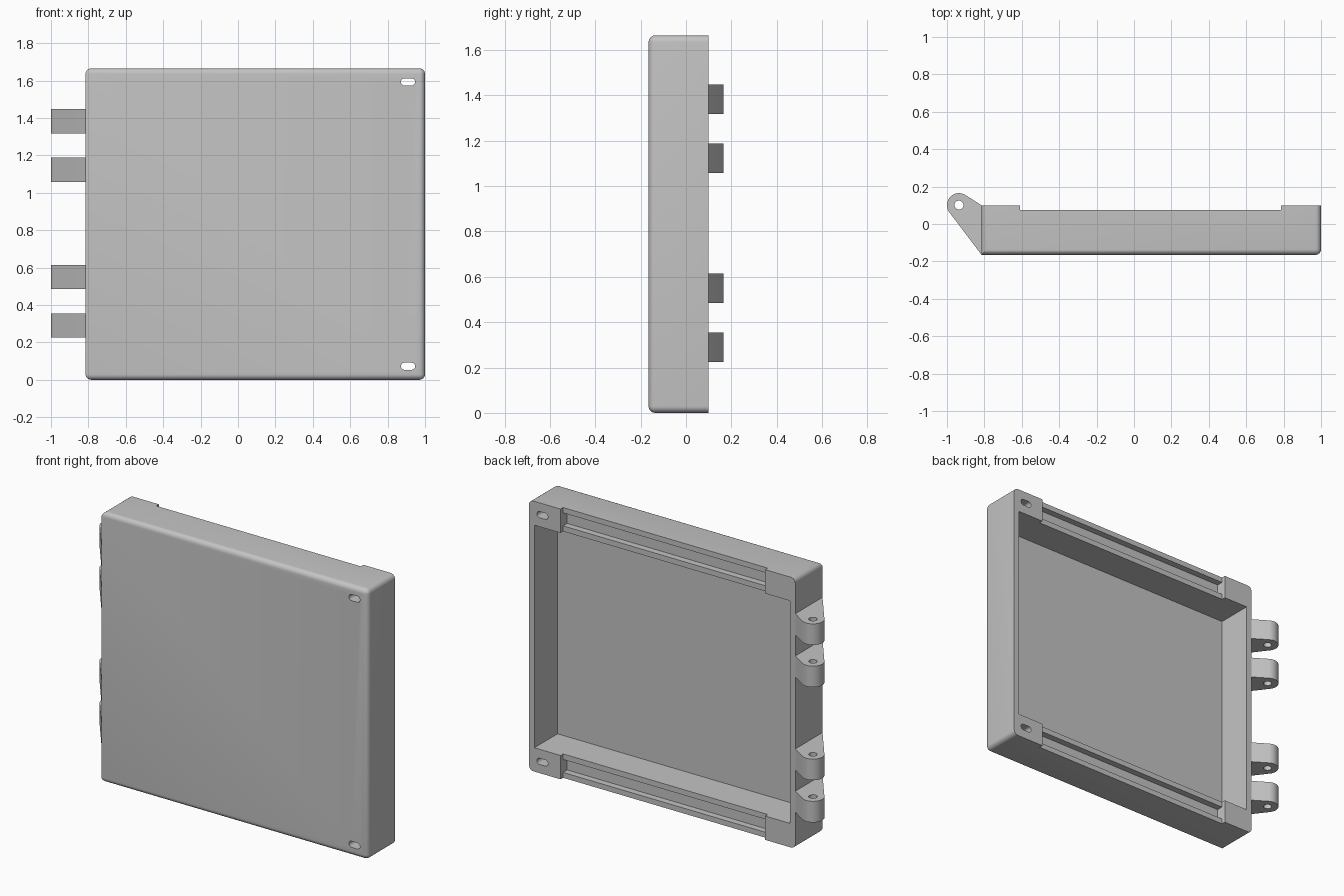
import bpy, bmesh, math
from mathutils import Matrix, Vector

if "Cube" in bpy.data.objects:
    bpy.data.objects.remove(bpy.data.objects["Cube"])

grey = bpy.data.materials.new("light grey")
grey.use_nodes = True
grey.diffuse_color = (0.55, 0.55, 0.55, 1)
grey.node_tree.nodes["Principled BSDF"].inputs["Base Color"].default_value = grey.diffuse_color

LEFT, RIGHT = -0.815, 1.0
FRONT, BACK, TOP = -0.165, 0.1, 1.665
MID = TOP / 2


def finish(name, bm):
    bmesh.ops.recalc_face_normals(bm, faces=bm.faces)
    mesh = bpy.data.meshes.new(name)
    bm.to_mesh(mesh)
    bm.free()
    mesh.materials.append(grey)
    obj = bpy.data.objects.new(name, mesh)
    bpy.context.collection.objects.link(obj)
    return obj


def box_mesh(x, y, z):
    bm = bmesh.new()
    size = [b - a for a, b in (x, y, z)]
    mid = [(a + b) / 2 for a, b in (x, y, z)]
    bmesh.ops.create_cube(bm, size=1, matrix=Matrix.Translation(mid) @ Matrix.Diagonal((*size, 1)))
    return bm


def prism(name, outline, direction):
    """Extrude a closed outline of 3D points along a direction."""
    bm = bmesh.new()
    face = bm.faces.new([bm.verts.new(p) for p in outline])
    new = bmesh.ops.extrude_face_region(bm, geom=[face])["geom"]
    bmesh.ops.translate(bm, vec=direction, verts=[g for g in new if isinstance(g, bmesh.types.BMVert)])
    return finish(name, bm)


def activate(obj):
    bpy.ops.object.select_all(action='DESELECT')
    obj.select_set(True)
    bpy.context.view_layer.objects.active = obj


def cut(obj, cutter):
    cutter.hide_render = True
    mod = obj.modifiers.new("cut", 'BOOLEAN')
    mod.operation, mod.solver, mod.object = 'DIFFERENCE', 'EXACT', cutter
    activate(obj)
    bpy.ops.object.modifier_apply(modifier=mod.name)
    bpy.data.objects.remove(cutter)


def arc(cx, cy, r, start, end, steps):
    angles = [start + (end - start) * i / steps for i in range(steps + 1)]
    return [(cx + r * math.cos(a), cy + r * math.sin(a)) for a in angles]


# Cover shell: rounded depth edges and front edges, square on the hinge side
bm = box_mesh((LEFT, RIGHT), (FRONT, BACK), (0, TOP))
rounded = []
for e in bm.edges:
    a, b = (v.co for v in e.verts)
    along_depth = abs(a.y - b.y) > 0.1
    on_front = max(a.y, b.y) < 0
    hinge_edge = max(a.x, b.x) < 0
    if along_depth or (on_front and not hinge_edge):
        rounded.append(e)
bmesh.ops.bevel(bm, geom=rounded, offset=0.03, segments=6, profile=0.5, affect='EDGES')
cover = finish("cover_shell", bm)

# Open cavity at the back
cut(cover, finish("cavity_cutter", box_mesh((LEFT + 0.037, RIGHT - 0.037), (-0.125, 0.3), (0.147, TOP - 0.147))))

# Recessed rails with a groove, and slotted screw holes, top and bottom
for side in (-1, 1):
    def span(a, b):
        return sorted((MID + side * (MID - a), MID + side * (MID - b)))

    cut(cover, finish("rail_cutter", box_mesh((-0.61, 0.785), (0.075, 0.3), span(-0.1, 0.16))))
    cut(cover, finish("groove_cutter", box_mesh((-0.61, 0.785), (0.035, 0.2), span(0.033, 0.113))))
    hole_z = MID + side * 0.76
    quarter = math.pi / 2
    slot = (arc(0.928, hole_z, 0.019, -quarter, quarter, 12)
            + arc(0.89, hole_z, 0.019, quarter, 3 * quarter, 12))
    cut(cover, prism("slot_cutter", [(x, -0.4, z) for x, z in slot], (0, 0.8, 0)))

# Hinge lugs: round eye with tangent sides running to the shell corners
eye, radius = Vector((-0.936, 0.101)), 0.064


def tangent_angle(corner, turn):
    d = Vector(corner) - eye
    return math.atan2(d.y, d.x) + turn * math.acos(radius / d.length)


start = tangent_angle((LEFT, BACK), 1)
end = tangent_angle((LEFT, FRONT), -1) % (2 * math.pi)
outline = [(LEFT, FRONT), (LEFT, BACK)] + arc(*eye, radius, start, end, 28)
parts = [cover]
for i, z in enumerate((0.225, 0.485, 1.058, 1.318)):
    lug = prism(f"hinge_lug_{i + 1}", [(x, y, z) for x, y in outline], (0, 0, 0.13))
    pin = arc(*eye, 0.024, 0, 2 * math.pi, 24)[:-1]
    cut(lug, prism("pin_cutter", [(x, y, z - 0.1) for x, y in pin], (0, 0, 0.4)))
    parts.append(lug)

# Smooth curved faces, keep crisp edges
for part in parts:
    activate(part)
    bpy.ops.object.shade_smooth_by_angle(angle=math.radians(30))
